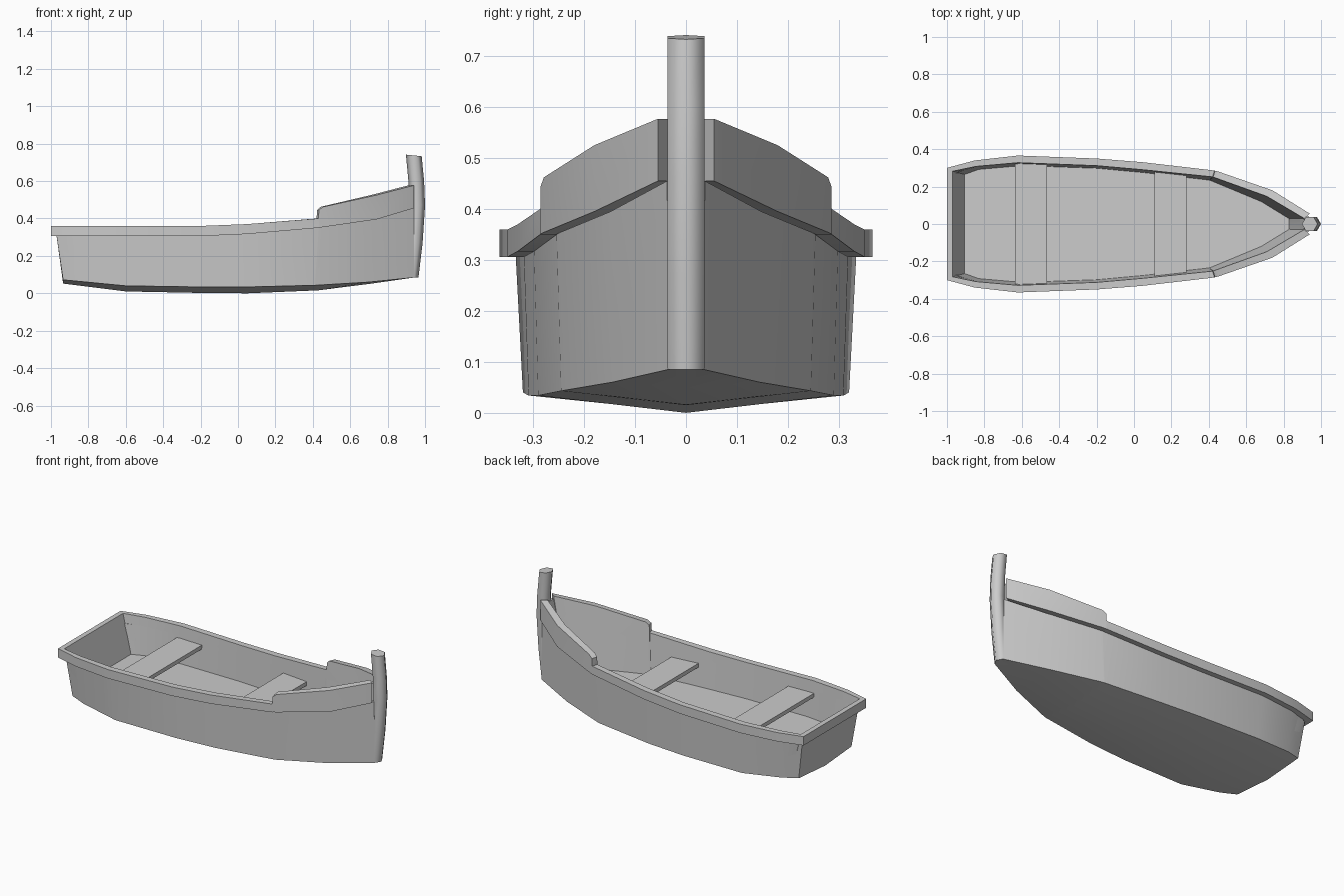
import bpy, bmesh, math

if "Cube" in bpy.data.objects:
    bpy.data.objects.remove(bpy.data.objects["Cube"])

# Half-hull stations, stern centre to bow:
# rail outer x,y | rail inner x,y | rail bottom z, top z | chine x,y,z | keel z | floor edge x,y
STATIONS = [
    (-1, 0, -.97, 0, .306, .36, -.935, 0, .052, .052, -.905, 0),
    (-1, .30, -.97, .282, .306, .36, -.935, .253, .072, .052, -.905, .265),
    (-.85, .34, -.845, .308, .306, .36, -.84, .285, .063, .04, -.83, .292),
    (-.62, .366, -.62, .328, .306, .36, -.6, .32, .04, .01, -.6, .312),
    (-.2, .35, -.2, .312, .306, .36, -.2, .309, .034, .002, -.2, .298),
    (.05, .33, .05, .29, .317, .37, .05, .29, .034, 0, .05, .275),
    (.43, .286, .42, .252, .35, .40, .41, .245, .043, .015, .40, .235),
    (.433, .285, .423, .251, .351, .445, .413, .244, .043, .015, .403, .234),
    (.455, .279, .44, .245, .354, .462, .43, .24, .044, .016, .42, .228),
    (.74, .18, .71, .148, .395, .525, .70, .145, .06, .05, .68, .12),
    (.94, .055, .91, .03, .455, .577, .945, .035, .085, .085, .83, .028),
]


def floor_z(x):
    return .15 + .017 * x


def finish(name, bm, mirror, angle):
    bmesh.ops.remove_doubles(bm, verts=bm.verts, dist=1e-5)
    if mirror:
        geom = bm.verts[:] + bm.edges[:] + bm.faces[:]
        bmesh.ops.mirror(bm, geom=geom, axis='Y', merge_dist=1e-5)
    bmesh.ops.recalc_face_normals(bm, faces=bm.faces)
    me = bpy.data.meshes.new(name)
    bm.to_mesh(me)
    bm.free()
    ob = bpy.data.objects.new(name, me)
    bpy.context.collection.objects.link(ob)
    if angle:
        bpy.ops.object.select_all(action='DESELECT')
        bpy.context.view_layer.objects.active = ob
        ob.select_set(True)
        bpy.ops.object.shade_smooth_by_angle(angle=math.radians(angle))


def loft(name, sections, closed=True, cap_start=True, cap_end=True, mirror=False, angle=0):
    bm = bmesh.new()
    rings = [[bm.verts.new(p) for p in s] for s in sections]
    n = len(rings[0])
    for a, b in zip(rings, rings[1:]):
        for i in range(n if closed else n - 1):
            j = (i + 1) % n
            bm.faces.new((a[i], a[j], b[j], b[i]))
    if cap_start:
        bm.faces.new(rings[0])
    if cap_end:
        bm.faces.new(rings[-1])
    # collapse the zero-area quads where rows meet on the centreline
    bmesh.ops.dissolve_degenerate(bm, dist=1e-5, edges=bm.edges)
    finish(name, bm, mirror, angle)


# Sections of the hull shell (keel, chine, outer top, inner top, floor edge, floor centre)
# and of the gunwale rail, whose inner face lies in the plane of the inner wall
hull, rail = [], []
for xo, yo, xi, yi, zb, zt, xc, yc, zc, zk, xf, yf in STATIONS:
    zf = floor_z(xf)
    t = (zt - zb) / (zt - zf)
    inner = (xi + (xf - xi) * t, yi + (yf - yi) * t, zb)
    outer = (-.97 if xo < -.9 else xo, max(0, yo - (.018 if xo > .9 else .032)), zb)
    xk = .87 if xo > .9 else xc
    hull.append([(xk, 0, zk), (xc, yc, zc), outer, inner, (xf, yf, zf), (xf, 0, zf)])
    rail.append([(xo, yo, zb), (xo, yo, zt), (xi, yi, zt), inner])
zf = floor_z(.83)
hull.append([(.945, 0, .085), (.945, 0, .085), (.94, 0, .455),
             (.89, 0, .455), (.83, 0, zf), (.83, 0, zf)])
loft("hull", hull, closed=False, cap_start=False, cap_end=False, mirror=True, angle=32)

# Gunwale rail with raised bow bulwark
loft("gunwale", rail, cap_start=False, mirror=True, angle=32)

# Block inside the bow, behind the stem post
block = [(.83, zf), (.91, .56), (.95, .56), (.95, zf)]
loft("bow_block", [[(x, y, z) for x, z in block] for y in (-.03, .03)])

# Curved six-sided stem post with slightly sloped top
path = [(.923, .085, 0), (.945, .27, 0), (.958, .47, 0), (.953, .6, 0), (.94, .737, -.1)]
post = []
for x, z, slope in path:
    ring = []
    for k in range(6):
        dx, dy = .042 * math.cos(k * math.pi / 3), .042 * math.sin(k * math.pi / 3)
        ring.append((x + dx, dy, z + slope * dx))
    post.append(ring)
loft("stem_post", post, angle=65)

# Bench seats, tapering slightly with the hull
for name, x0, x1, y0, y1 in (("aft_seat", -.635, -.465, .325, .322),
                             ("fore_seat", .11, .28, .28, .262)):
    loft(name, [[(x, -y, .264), (x, y, .264), (x, y, .288), (x, -y, .288)]
                for x, y in ((x0, y0), (x1, y1))])
